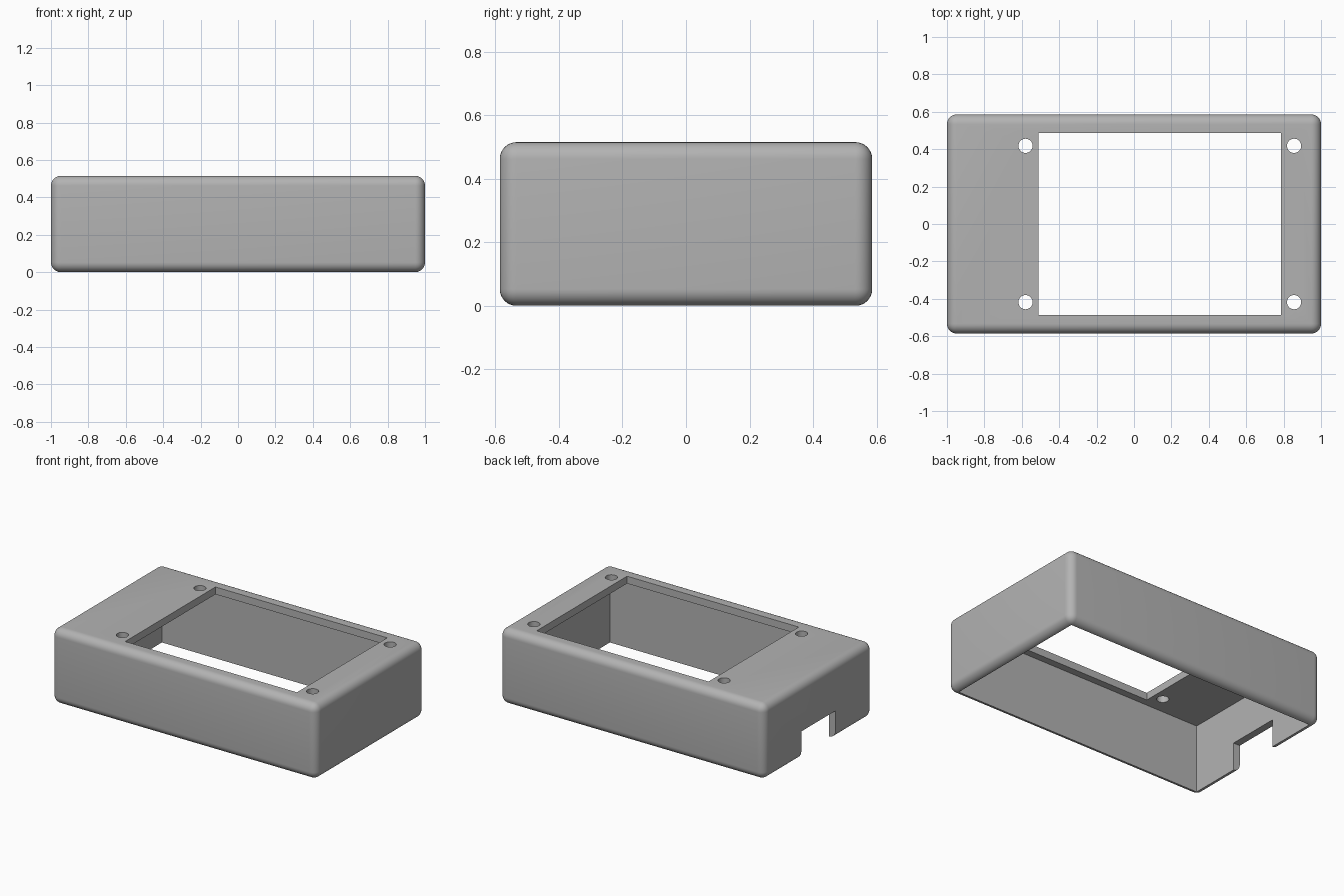
import bpy
import bmesh
import math
from mathutils import Matrix, Vector

old = bpy.data.objects.get("Cube")
if old:
    bpy.data.objects.remove(old, do_unlink=True)

LENGTH, WIDTH, HEIGHT = 2.0, 1.172, 0.515
WALL, FILLET = 0.05, 0.053

grey = bpy.data.materials.new("plain grey")
grey.use_nodes = True
colour = (0.45, 0.45, 0.45, 1)
grey.diffuse_color = colour
grey.node_tree.nodes["Principled BSDF"].inputs["Base Color"].default_value = colour


def new_object(name, bm):
    mesh = bpy.data.meshes.new(name)
    bm.to_mesh(mesh)
    bm.free()
    mesh.materials.append(grey)
    obj = bpy.data.objects.new(name, mesh)
    bpy.context.collection.objects.link(obj)
    return obj


def box(name, low, high):
    low, high = Vector(low), Vector(high)
    bm = bmesh.new()
    place = Matrix.Translation((low + high) / 2) @ Matrix.Diagonal((*(high - low), 1))
    bmesh.ops.create_cube(bm, size=1, matrix=place)
    return new_object(name, bm)


def cylinder(name, x, y, z, radius, depth):
    bm = bmesh.new()
    bmesh.ops.create_cone(bm, cap_ends=True, segments=32, radius1=radius,
                          radius2=radius, depth=depth,
                          matrix=Matrix.Translation((x, y, z)))
    return new_object(name, bm)


# Outer shell with every edge rounded
hx, hy = LENGTH / 2, WIDTH / 2
case = box("enclosure_cover", (-hx, -hy, 0), (hx, hy, HEIGHT))
bpy.context.view_layer.objects.active = case
case.select_set(True)
bevel = case.modifiers.new("rounded edges", 'BEVEL')
bevel.width = FILLET
bevel.segments = 8
bpy.ops.object.modifier_apply(modifier=bevel.name)

# Hollow open underneath, display window and cable notch
cutters = [
    box("cavity_cutter", (WALL - hx, WALL - hy, -0.1),
        (hx - WALL, hy - WALL, HEIGHT - WALL)),
    box("window_cutter", (-0.511, -0.487, 0.3), (0.786, 0.487, 0.7)),
    box("notch_cutter", (-1.1, -0.185, -0.1), (-0.9, 0.185, 0.19)),
]

# Four screw holes around the window
for x in (-0.58, 0.856):
    for y in (-0.418, 0.418):
        cutters.append(cylinder("screw_hole_cutter", x, y, HEIGHT, 0.038, 0.3))

for cutter in cutters:
    cutter.hide_render = True
    cut = case.modifiers.new(cutter.name, 'BOOLEAN')
    cut.operation = 'DIFFERENCE'
    cut.solver = 'EXACT'
    cut.object = cutter
    bpy.ops.object.modifier_apply(modifier=cut.name)
    bpy.data.objects.remove(cutter, do_unlink=True)

bpy.ops.object.shade_smooth_by_angle(angle=math.radians(30))
